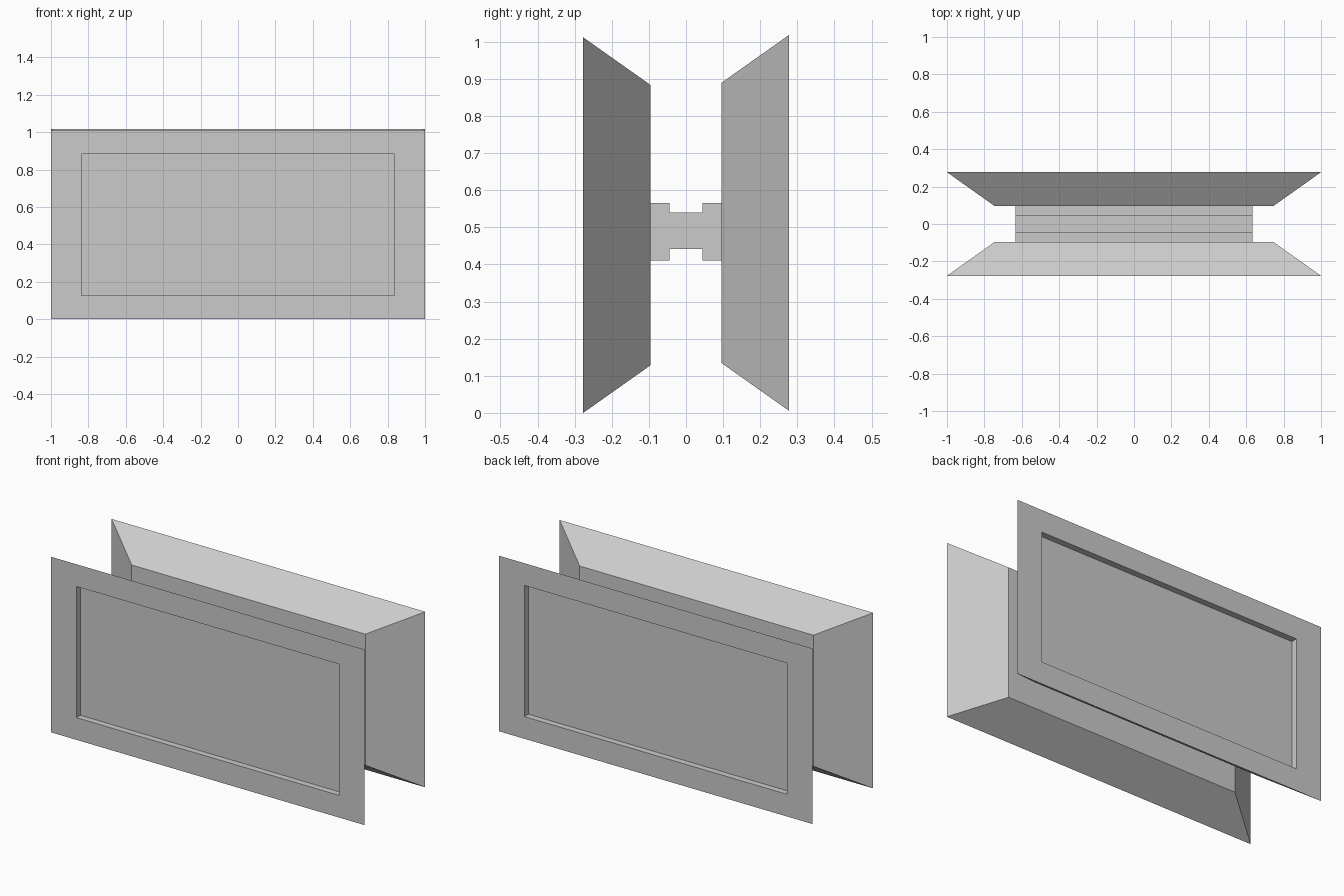
import bpy, bmesh

if "Cube" in bpy.data.objects:
    bpy.data.objects.remove(bpy.data.objects["Cube"])


def make_object(name, bm):
    bmesh.ops.recalc_face_normals(bm, faces=bm.faces)
    mesh = bpy.data.meshes.new(name)
    bm.to_mesh(mesh)
    bm.free()
    obj = bpy.data.objects.new(name, mesh)
    bpy.context.collection.objects.link(obj)
    return obj


def bridge(bm, a, b):
    for i in range(4):
        j = (i + 1) % 4
        bm.faces.new((a[i], a[j], b[j], b[i]))


# Tapered panel: small inner face, wide outer rim, shallow straight-walled recess
def panel(name, side, z0):
    sections = [  # half width, half height, distance from centre
        (0.745, 0.378, 0.096),
        (1.0, 0.506, 0.277),
        (0.837, 0.378, 0.277),
        (0.837, 0.378, 0.241),
    ]
    zc = z0 + 0.506
    bm = bmesh.new()
    rings = [[bm.verts.new((sx * w, side * y, zc + sz * h))
              for sx, sz in ((-1, -1), (1, -1), (1, 1), (-1, 1))]
             for w, h, y in sections]
    for a, b in zip(rings, rings[1:]):
        bridge(bm, a, b)
    bm.faces.new(rings[0])
    bm.faces.new(rings[-1])
    return make_object(name, bm)


panel("front_panel", -1, 0.0)
panel("back_panel", 1, 0.006)

# Connecting bar: stepped cross-section extruded along x
half = [(-0.096, 0.411), (-0.045, 0.411), (-0.045, 0.442)]
top = [(-0.045, 0.54), (-0.045, 0.566), (-0.096, 0.566)]
profile = (half + [(-y, z) for y, z in reversed(half)]
           + [(-y, z) for y, z in reversed(top)] + top)
bm = bmesh.new()
face = bm.faces.new([bm.verts.new((-0.633, y, z)) for y, z in profile])
out = bmesh.ops.extrude_face_region(bm, geom=[face], use_keep_orig=True)
bmesh.ops.translate(bm, vec=(1.266, 0, 0),
                    verts=[v for v in out["geom"] if isinstance(v, bmesh.types.BMVert)])
make_object("connecting_bar", bm)
